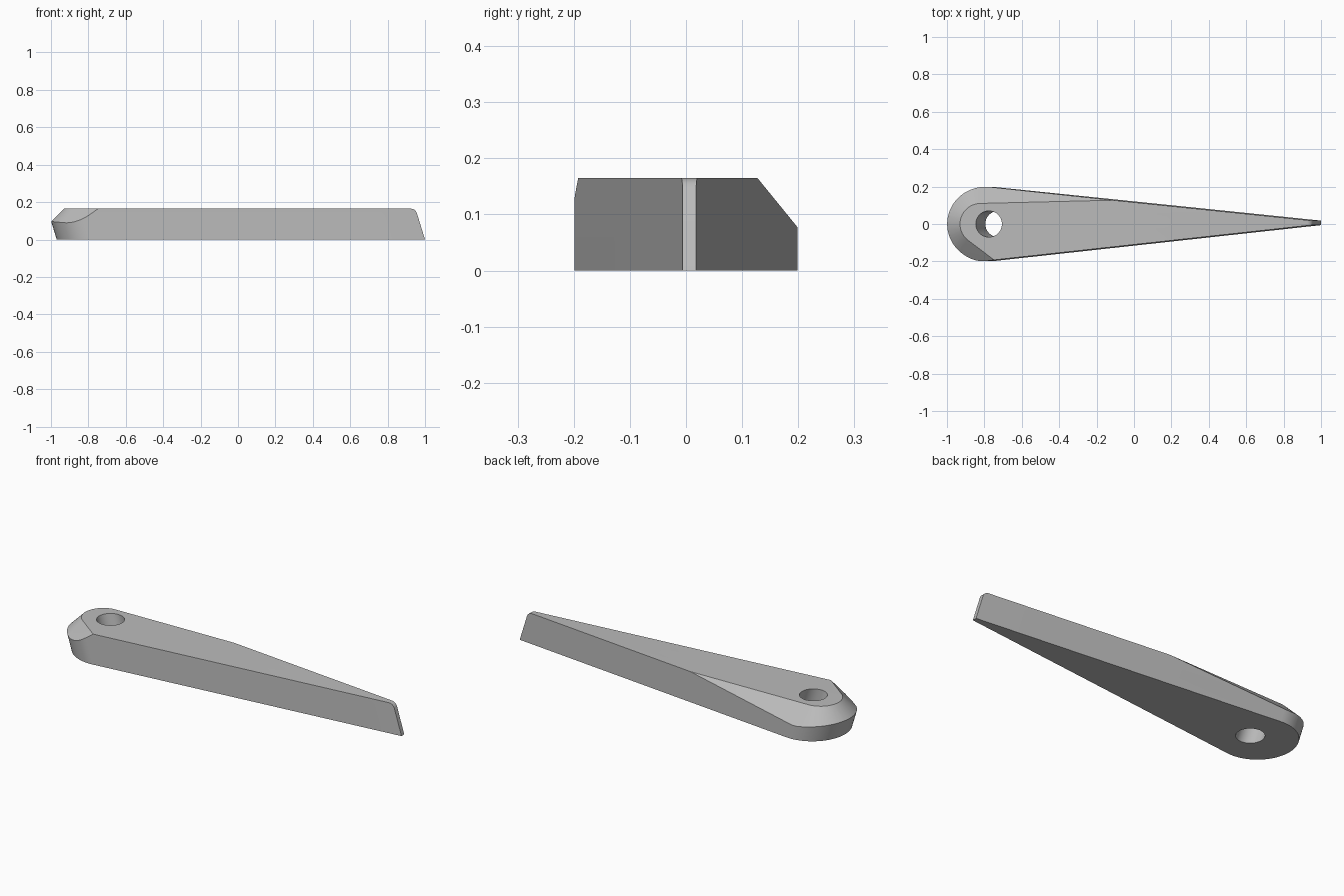
import bpy, bmesh, math
from mathutils import Vector

if "Cube" in bpy.data.objects:
    bpy.data.objects.remove(bpy.data.objects["Cube"])

H = 0.165      # height
LEAN = 0.31    # how far the body leans towards -x per unit of height


def prism(name, outline, z0, z1):
    """Extrude an outline upwards along the leaning direction."""
    bm = bmesh.new()
    low = [bm.verts.new((x - LEAN * z0, y, z0)) for x, y in outline]
    high = [bm.verts.new((x - LEAN * z1, y, z1)) for x, y in outline]
    n = len(outline)
    bm.faces.new(low[::-1])
    bm.faces.new(high)
    for i in range(n):
        j = (i + 1) % n
        bm.faces.new((low[i], low[j], high[j], high[i]))
    mesh = bpy.data.meshes.new(name)
    obj = bpy.data.objects.new(name, mesh)
    bpy.context.collection.objects.link(obj)
    return obj, bm


def arc(cx, cy, r, a0, a1, n):
    return [(cx + r * math.cos(math.radians(a0 + (a1 - a0) * i / n)),
             cy + r * math.sin(math.radians(a0 + (a1 - a0) * i / n)))
            for i in range(n + 1)]


def slice_off(bm, point, normal):
    """Cut away everything beyond a plane and cap the cut."""
    bmesh.ops.bisect_plane(bm, geom=bm.verts[:] + bm.edges[:] + bm.faces[:],
                           dist=1e-6, plane_co=point, plane_no=normal, clear_outer=True)
    bmesh.ops.holes_fill(bm, edges=[e for e in bm.edges if e.is_boundary], sides=0)


# Tapered body with a round butt
outline = arc(-0.77, 0, 0.199, 84, 276.5, 40) + [(1.0, -0.006), (1.0, 0.018)]
body, bm = prism("tapered_body", outline, 0, H)

# Sloping bevel around the butt, running out along the back and front edges
for i in range(25):
    a = math.radians(91.4 + (233 - 91.4) * i / 24)
    c, s = math.cos(a), math.sin(a)
    slice_off(bm, Vector((-0.82 + 0.11 * c, 0.11 * s, H)), Vector((c, s, 1)))

# Rounded top corner at the tip
r = 0.035
lean_angle = math.atan(LEAN)
tip_x = 1 - LEAN * H - r / math.cos(lean_angle) + r * math.tan(lean_angle)
for i in range(1, 8):
    a = lean_angle + (math.pi / 2 - lean_angle) * i / 8
    n = Vector((math.cos(a), 0, math.sin(a)))
    slice_off(bm, Vector((tip_x, 0, H - r)) + n * r, n)

bmesh.ops.recalc_face_normals(bm, faces=bm.faces[:])
bm.to_mesh(body.data)
bm.free()

# Leaning round hole through the butt
cutter, bm = prism("hole_cutter", arc(-0.725, 0, 0.07, 0, 360, 40)[:-1], -0.1, 0.3)
bmesh.ops.recalc_face_normals(bm, faces=bm.faces[:])
bm.to_mesh(cutter.data)
bm.free()
cutter.hide_render = True
cutter.hide_set(True)
hole = body.modifiers.new("hole", 'BOOLEAN')
hole.operation = 'DIFFERENCE'
hole.solver = 'EXACT'
hole.object = cutter
bpy.context.view_layer.objects.active = body
body.select_set(True)
bpy.ops.object.modifier_apply(modifier="hole")
bpy.data.objects.remove(cutter)

# Plain grey finish
grey = bpy.data.materials.new("plain_grey")
grey.diffuse_color = (0.5, 0.5, 0.5, 1)
grey.use_nodes = True
grey.node_tree.nodes["Principled BSDF"].inputs["Base Color"].default_value = grey.diffuse_color
body.data.materials.clear()
body.data.materials.append(grey)
bpy.ops.object.shade_smooth_by_angle(angle=math.radians(20))
